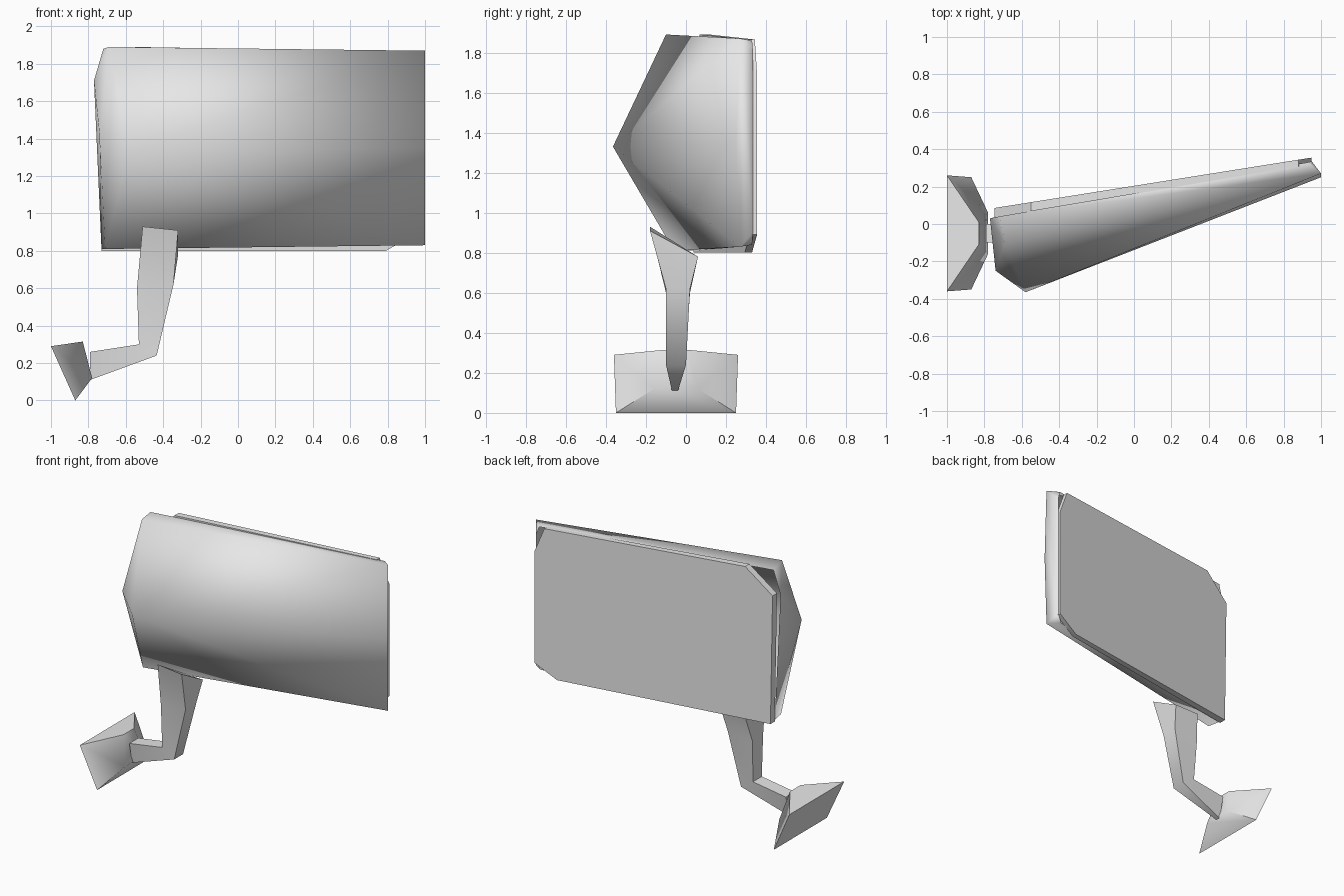
import bpy, bmesh, math
from mathutils import Vector

if "Cube" in bpy.data.objects:
    bpy.data.objects.remove(bpy.data.objects["Cube"])

grey = bpy.data.materials.new("light_grey")
grey.use_nodes = True
grey.diffuse_color = (0.8, 0.8, 0.8, 1)
grey.node_tree.nodes["Principled BSDF"].inputs["Base Color"].default_value = (0.8, 0.8, 0.8, 1)


def finish(name, bm, angle):
    bmesh.ops.recalc_face_normals(bm, faces=bm.faces)
    mesh = bpy.data.meshes.new(name)
    bm.to_mesh(mesh)
    bm.free()
    mesh.materials.append(grey)
    ob = bpy.data.objects.new(name, mesh)
    bpy.context.collection.objects.link(ob)
    bpy.ops.object.select_all(action='DESELECT')
    ob.select_set(True)
    bpy.context.view_layer.objects.active = ob
    bpy.ops.object.shade_smooth_by_angle(angle=math.radians(angle))
    return ob


def hull(points):
    bm = bmesh.new()
    verts = [bm.verts.new(p) for p in points]
    bmesh.ops.convex_hull(bm, input=verts)
    bmesh.ops.dissolve_limit(bm, angle_limit=0.01, verts=bm.verts, edges=bm.edges)
    return bm


def loft(sections):
    bm = bmesh.new()
    rings = [[bm.verts.new(p) for p in ring] for ring in sections]
    for a, b in zip(rings, rings[1:]):
        for i in range(len(a)):
            j = (i + 1) % len(a)
            bm.faces.new((a[i], a[j], b[j], b[i]))
    bm.faces.new(rings[0])
    bm.faces.new(rings[-1])
    return bm


# Housing: pointed shell tapering to a thin edge, open behind
bm = hull([
    (-.69, -.10, 1.89), (-.74, -.25, 1.42), (-.58, -.365, 1.33), (-.71, -.06, .81),
    (1, .27, 1.87), (1, .25, 1.35), (1, .27, .83),
    (-.72, .04, 1.88), (-.77, .03, 1.71), (-.73, .04, .81),
    (.93, .33, 1.86), (.95, .335, 1.8), (.95, .335, .9), (.92, .33, .84)])
bm.normal_update()
rear = [f for f in bm.faces if f.normal.y > .9]
bmesh.ops.delete(bm, geom=rear, context='FACES')
finish("housing", bm, 120)

# Mirror glass: chamfered plate closing the back of the housing
outline = [(-.55, 1.89), (.88, 1.865), (.95, 1.69), (.95, .89),
           (.79, .80), (-.73, .80), (-.745, 1.72)]


def plate(y_left, y_right):
    slope = (y_right - y_left) / 1.7
    return [(x, y_left + slope * (x + .75), z) for x, z in outline]


finish("mirror_glass", loft([plate(.035, .32), plate(.085, .355)]), 30)

# Arm: bent strut from under the housing to the mount
finish("arm", loft([
    [(-.51, -.18, .93), (-.32, -.18, .91), (-.32, .06, .78), (-.51, .06, .78)],
    [(-.54, -.10, .60), (-.345, -.10, .62), (-.345, .02, .62), (-.54, .02, .60)],
    [(-.53, -.10, .30), (-.435, -.10, .24), (-.435, 0, .24), (-.53, 0, .30)],
    [(-.79, -.10, .26), (-.79, -.07, .11), (-.79, -.04, .11), (-.79, 0, .26)]]), 60)

# Mount: tilted plate with a raised middle that meets the arm
mid = -.05
points = []
for side in (-1, 1):
    points += [(-1, mid + side * .31, .29), (-.87, mid + side * .30, 0),
               (-.83, mid + side * .06, .315), (-.78, mid + side * .11, .12)]
finish("mount", hull(points), 60)
